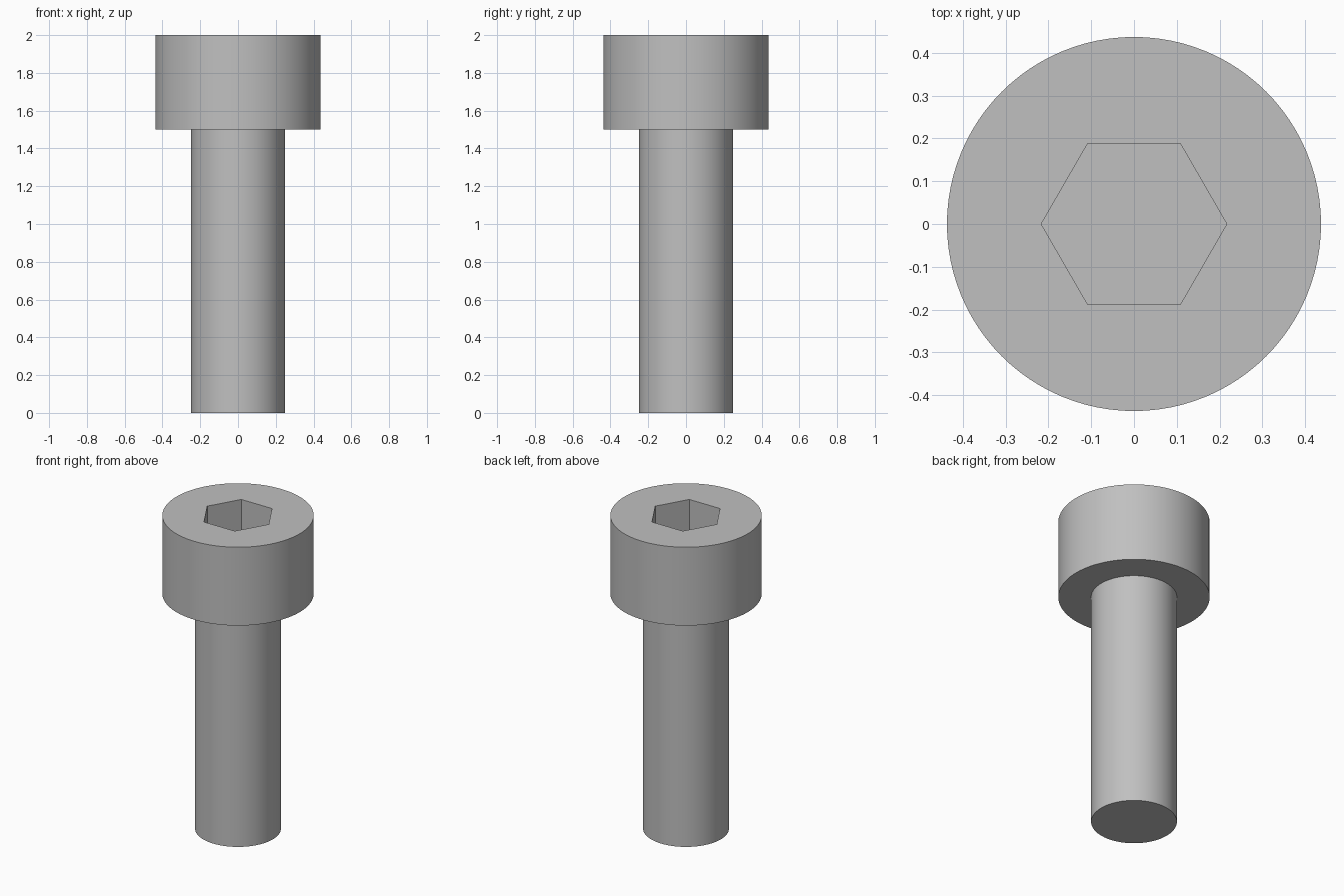
import bpy, bmesh
from math import radians, pi, cos, sin

default_cube = bpy.data.objects.get("Cube")
if default_cube:
    bpy.data.objects.remove(default_cube, do_unlink=True)

SEGMENTS = 96
HEAD_R, SHANK_R, SOCKET_R = 0.4375, 0.248, 0.217
HEIGHT, HEAD_Z, SOCKET_Z = 2.0, 1.5, 1.75

steel = bpy.data.materials.new("grey steel")
steel.use_nodes = True
grey = (0.527, 0.527, 0.527, 1)
steel.diffuse_color = grey
steel.node_tree.nodes["Principled BSDF"].inputs["Base Color"].default_value = grey


def round_ring(bm, radius, z):
    return [bm.verts.new((radius * cos(a), radius * sin(a), z))
            for a in (2 * pi * i / SEGMENTS for i in range(SEGMENTS))]


def hex_ring(bm, radius, z):
    """Hexagon with corners on the x axis, split to match the round rings."""
    verts = []
    for i in range(SEGMENTS):
        a = 2 * pi * i / SEGMENTS
        r = radius * cos(pi / 6) / cos(a % (pi / 3) - pi / 6)
        verts.append(bm.verts.new((r * cos(a), r * sin(a), z)))
    return verts


# Socket head screw: one closed skin from the shank tip to the socket floor
bm = bmesh.new()
rings = [
    round_ring(bm, SHANK_R, 0),
    round_ring(bm, SHANK_R, HEAD_Z),
    round_ring(bm, HEAD_R, HEAD_Z),
    round_ring(bm, HEAD_R, HEIGHT),
    hex_ring(bm, SOCKET_R, HEIGHT),
    hex_ring(bm, SOCKET_R, SOCKET_Z),
]
for low, high in zip(rings, rings[1:]):
    for i in range(SEGMENTS):
        j = (i + 1) % SEGMENTS
        bm.faces.new((low[i], low[j], high[j], high[i]))
bm.faces.new(rings[0][::-1])
bm.faces.new(rings[-1])
bmesh.ops.recalc_face_normals(bm, faces=bm.faces)

mesh = bpy.data.meshes.new("socket_head_screw")
bm.to_mesh(mesh)
bm.free()
mesh.materials.append(steel)
screw = bpy.data.objects.new("socket_head_screw", mesh)
bpy.context.collection.objects.link(screw)

# Smooth barrels, crisp rims and socket corners
bpy.ops.object.select_all(action='DESELECT')
screw.select_set(True)
bpy.context.view_layer.objects.active = screw
bpy.ops.object.shade_smooth_by_angle(angle=radians(30))
